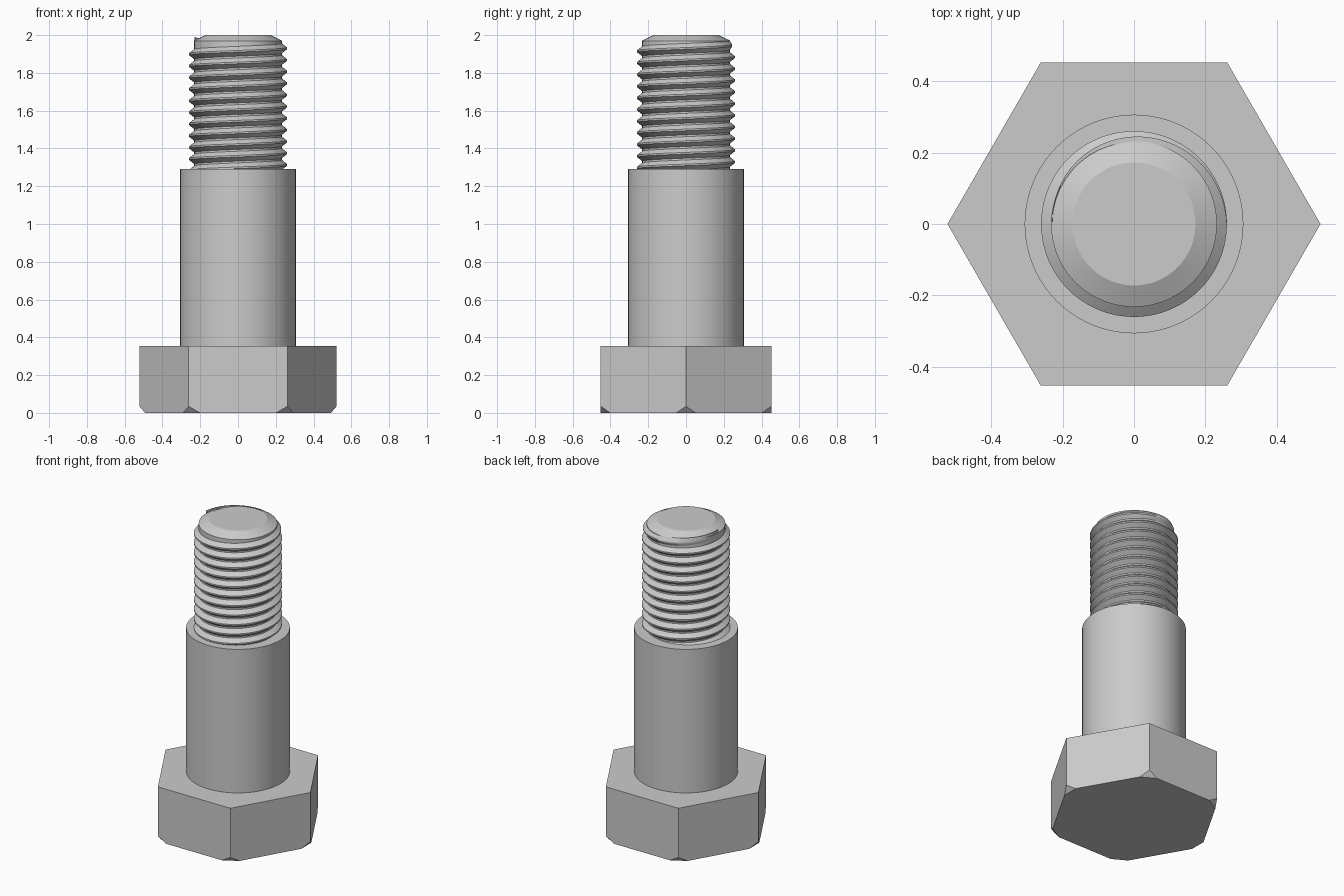
import bpy, bmesh
from math import sin, cos, pi, radians
from mathutils import Vector

default = bpy.data.objects.get("Cube")
if default:
    bpy.data.objects.remove(default, do_unlink=True)

STEEL = (0.6, 0.6, 0.6, 1.0)
steel = bpy.data.materials.new("grey steel")
steel.use_nodes = True
steel.diffuse_color = STEEL
steel.node_tree.nodes["Principled BSDF"].inputs["Base Color"].default_value = STEEL

SEGMENTS = 96


def polar(radius, angle, z):
    return Vector((radius * cos(angle), radius * sin(angle), z))


def finish(bm, name, smooth_angle=None):
    """Turn a bmesh into a named steel object."""
    bmesh.ops.recalc_face_normals(bm, faces=bm.faces)
    mesh = bpy.data.meshes.new(name)
    bm.to_mesh(mesh)
    bm.free()
    mesh.materials.append(steel)
    obj = bpy.data.objects.new(name, mesh)
    bpy.context.collection.objects.link(obj)
    if smooth_angle:
        bpy.ops.object.select_all(action='DESELECT')
        obj.select_set(True)
        bpy.context.view_layer.objects.active = obj
        bpy.ops.object.shade_smooth_by_angle(angle=radians(smooth_angle))
    return obj


def lathe(name, profile):
    """Closed round solid from (radius, z) points, listed bottom to top."""
    bm = bmesh.new()
    rings = [[bm.verts.new(polar(r, 2 * pi * i / SEGMENTS, z)) for i in range(SEGMENTS)]
             for r, z in profile]
    for low, high in zip(rings, rings[1:]):
        for i in range(SEGMENTS):
            j = (i + 1) % SEGMENTS
            bm.faces.new((low[i], low[j], high[j], high[i]))
    bm.faces.new(rings[0])
    bm.faces.new(rings[-1])
    return finish(bm, name, 20)


def hex_head(radius, height, cut, rise):
    """Hexagonal prism with a small flat facet on each bottom corner."""
    bm = bmesh.new()
    corners = [polar(radius, k * pi / 3, 0) for k in range(6)]
    top = [bm.verts.new(c + Vector((0, 0, height))) for c in corners]
    mid = [bm.verts.new(c + Vector((0, 0, rise))) for c in corners]
    before, after = [], []
    for k, c in enumerate(corners):
        for ring, other in ((before, corners[k - 1]), (after, corners[(k + 1) % 6])):
            ring.append(bm.verts.new(c + (other - c).normalized() * cut))
    for k in range(6):
        n = (k + 1) % 6
        bm.faces.new((top[k], mid[k], after[k], before[n], mid[n], top[n]))
        bm.faces.new((mid[k], before[k], after[k]))
    bm.faces.new(top)
    bm.faces.new([v for pair in zip(before, after) for v in pair])
    return finish(bm, "hex_head")


def thread(root, crest, pitch, top_z, turns):
    """Right-handed helical ridge that fades into the core at its upper end."""
    bm = bmesh.new()
    sections = []
    # Ridge section: offset along the axis in pitches, and share of full height
    shape = ((-0.46, 0), (-0.07, 1), (0.07, 1), (0.46, 0))
    for step in range(-turns * SEGMENTS, SEGMENTS // 2 + 1):
        turn = step / SEGMENTS
        fade = min(1, 1 - 2 * turn)
        sections.append([
            bm.verts.new(polar(root + (crest - root) * share * fade, 2 * pi * turn,
                               top_z + pitch * (turn + offset)))
            for offset, share in shape])
    for a, b in zip(sections, sections[1:]):
        for i in range(len(shape) - 1):
            bm.faces.new((a[i], b[i], b[i + 1], a[i + 1]))
    bm.faces.new(sections[0])
    return finish(bm, "thread_ridge", 25)


# Head, plain shank, threaded core with chamfered tip, and the thread itself
hex_head(radius=0.522, height=0.355, cut=0.06, rise=0.035)
lathe("shank", [(0.306, 0.35), (0.306, 1.29)])
lathe("thread_core", [(0.232, 1.27), (0.232, 1.97), (0.172, 2.0)])
thread(root=0.229, crest=0.26, pitch=0.0617, top_z=1.93, turns=11)
